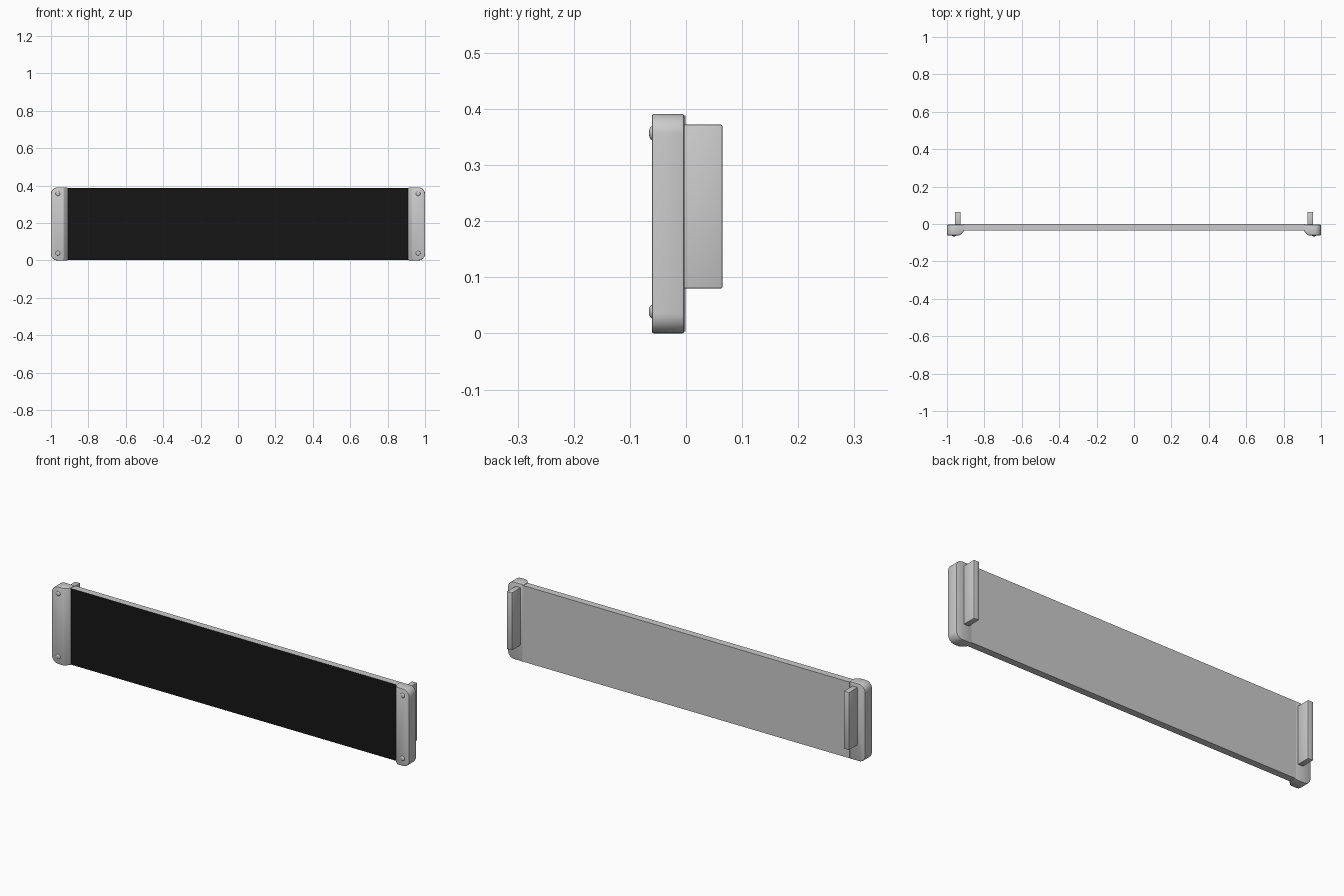
import bpy, bmesh
from mathutils import Matrix

if "Cube" in bpy.data.objects:
    bpy.data.objects.remove(bpy.data.objects["Cube"])


def finish(name, bm, mirrored=True):
    bmesh.ops.recalc_face_normals(bm, faces=bm.faces[:])
    mesh = bpy.data.meshes.new(name)
    bm.to_mesh(mesh)
    bm.free()
    obj = bpy.data.objects.new(name, mesh)
    bpy.context.collection.objects.link(obj)
    bpy.ops.object.select_all(action='DESELECT')
    obj.select_set(True)
    bpy.context.view_layer.objects.active = obj
    bpy.ops.object.shade_smooth_by_angle(angle=0.6)
    if mirrored:
        obj.modifiers.new("mirror", 'MIRROR').use_mirror_merge = False
    return obj


def box(x0, x1, y0, y1, z0, z1):
    bm = bmesh.new()
    size = Matrix.Diagonal((x1 - x0, y1 - y0, z1 - z0, 1))
    centre = Matrix.Translation(((x0 + x1) / 2, (y0 + y1) / 2, (z0 + z1) / 2))
    bmesh.ops.create_cube(bm, size=1, matrix=centre @ size)
    return bm


def bevel(bm, edges, width, segments):
    bmesh.ops.bevel(bm, geom=edges, offset=width, segments=segments,
                    profile=0.5, affect='EDGES', clamp_overlap=True)


def sharp_edges(bm):
    bm.normal_update()
    return [e for e in bm.edges if e.calc_face_angle(0) > 0.6]


# Long panel with a black front face
black = bpy.data.materials.new("black")
black.diffuse_color = (0.008, 0.008, 0.008, 1)
black.use_nodes = True
black.node_tree.nodes["Principled BSDF"].inputs["Base Color"].default_value = black.diffuse_color
grey = bpy.data.materials.new("grey")
grey.diffuse_color = (0.8, 0.8, 0.8, 1)
grey.use_nodes = True
grey.node_tree.nodes["Principled BSDF"].inputs["Base Color"].default_value = grey.diffuse_color
panel = finish("panel", box(-0.915, 0.915, -0.036, -0.001, 0.003, 0.388), False)
panel.data.materials.append(grey)
panel.data.materials.append(black)
for face in panel.data.polygons:
    face.material_index = int(face.normal.y < -0.9)

# End caps: profile seen from above, extruded upward, outer corners rounded
profile = [(0.91, -0.003), (1.0, -0.003), (1.0, -0.061),
           (0.932, -0.061), (0.91, -0.039)]
bm = bmesh.new()
base = bm.faces.new([bm.verts.new((x, y, 0)) for x, y in profile])
top = bmesh.ops.extrude_face_region(bm, geom=[base])["geom"]
bmesh.ops.translate(bm, vec=(0, 0, 0.391),
                    verts=[v for v in top if isinstance(v, bmesh.types.BMVert)])
bmesh.ops.recalc_face_normals(bm, faces=bm.faces[:])
corners = [e for e in bm.edges
           if all(v.co.x > 0.99 for v in e.verts)
           and abs(e.verts[0].co.z - e.verts[1].co.z) < 1e-5]
bevel(bm, corners, 0.036, 8)
bevel(bm, sharp_edges(bm), 0.004, 2)
finish("end_cap", bm)

# Upright mounting flanges behind the caps
bm = box(0.928, 0.957, -0.006, 0.065, 0.08, 0.372)
bevel(bm, sharp_edges(bm), 0.003, 2)
finish("mounting_flange", bm)

# Domed screw heads on the cap fronts
bm = bmesh.new()
for z in (0.039, 0.357):
    bmesh.ops.create_uvsphere(
        bm, u_segments=20, v_segments=12, radius=1,
        matrix=Matrix.Translation((0.963, -0.061, z))
        @ Matrix.Diagonal((0.012, 0.005, 0.012, 1)))
finish("screw_heads", bm)
